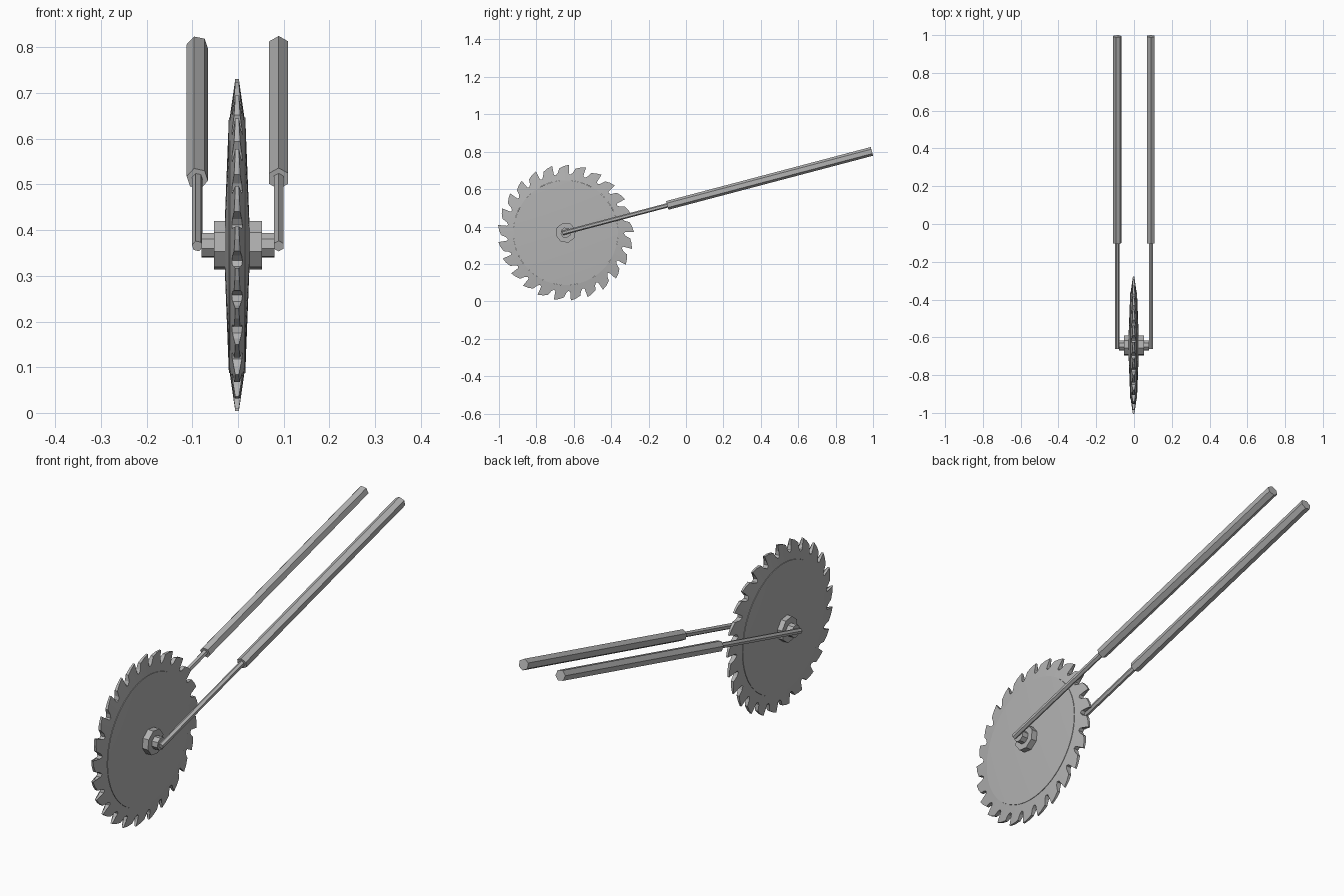
import bpy, bmesh, math
from mathutils import Vector, Matrix

if "Cube" in bpy.data.objects:
    bpy.data.objects.remove(bpy.data.objects["Cube"])

steel = bpy.data.materials.new("grey_steel")
steel.diffuse_color = (0.45, 0.45, 0.45, 1)
steel.use_nodes = True
steel.node_tree.nodes["Principled BSDF"].inputs["Base Color"].default_value = steel.diffuse_color
CX, CY, CZ = -0.002, -0.643, 0.367   # blade centre


def finish(bm, name, smooth=False):
    bmesh.ops.recalc_face_normals(bm, faces=bm.faces)
    me = bpy.data.meshes.new(name)
    bm.to_mesh(me)
    bm.free()
    me.materials.append(steel)
    ob = bpy.data.objects.new(name, me)
    bpy.context.collection.objects.link(ob)
    if smooth:
        bpy.context.view_layer.objects.active = ob
        ob.select_set(True)
        bpy.ops.object.shade_smooth_by_angle(angle=math.radians(20))
        ob.select_set(False)
    return ob


def prism(name, a, b, radius, sides, spin=0.0):
    """Straight prism from a to b; spin turns its cross-section in degrees."""
    a, b = Vector(a), Vector(b)
    axis = (b - a).normalized()
    u = Vector((1, 0, 0)) if abs(axis.x) < 0.9 else Vector((0, 1, 0))
    v = axis.cross(u)
    bm = bmesh.new()
    rings = []
    for p in (a, b):
        angs = [math.radians(spin) + math.tau * i / sides for i in range(sides)]
        rings.append([bm.verts.new(p + radius * (u * math.cos(t) + v * math.sin(t))) for t in angs])
        bm.faces.new(rings[-1])
    for i in range(sides):
        j = (i + 1) % sides
        bm.faces.new((rings[0][i], rings[0][j], rings[1][j], rings[1][i]))
    return finish(bm, name)


# Toothed rim: hooked tooth outline repeated around, tapering towards the tips
TEETH = 25
TOOTH = [(0.0, 0.364), (-0.06, 0.335), (-0.03, 0.318), (0.12, 0.311),
         (0.27, 0.322), (0.40, 0.346), (0.70, 0.357)]


def half_width(r):
    if r < 0.28:
        return 0.029 - 0.011 * r / 0.28
    return 0.016 - 0.012 * (r - 0.28) / 0.084


def point(r, ang, x):
    # the angle runs clockwise seen from +x
    return (CX + x, CY + r * math.sin(ang), CZ + r * math.cos(ang))


bm = bmesh.new()
sides = {}
for s in (-1, 1):
    outer, inner = [], []
    for k in range(TEETH):
        for t, r in TOOTH:
            ang = math.tau * (k + t + 0.2) / TEETH
            outer.append(bm.verts.new(point(r, ang, s * half_width(r))))
            flat = math.tau * (k + max(t, 0) * 0.9 + 0.2 + 0.03 * len(inner) % 0.03) / TEETH
            inner.append(bm.verts.new(point(0.28, ang if t > 0.1 else flat + 0.004 * TOOTH.index((t, r)), s * 0.016)))
    n = len(outer)
    for i in range(n):
        j = (i + 1) % n
        bm.faces.new((outer[i], outer[j], inner[j], inner[i]))
    sides[s] = outer
for i in range(n):
    j = (i + 1) % n
    bm.faces.new((sides[-1][i], sides[-1][j], sides[1][j], sides[1][i]))
finish(bm, "toothed_rim")

# Domed blade disc, standing slightly proud of the rim
bm = bmesh.new()
SEG = 48
rings = []
for s in (-1, 1):
    hub = bm.verts.new((CX + s * 0.029, CY, CZ))
    ring = [bm.verts.new(point(0.28, math.tau * i / SEG, s * 0.018)) for i in range(SEG)]
    for i in range(SEG):
        bm.faces.new((hub, ring[i], ring[(i + 1) % SEG]))
    rings.append(ring)
for i in range(SEG):
    j = (i + 1) % SEG
    bm.faces.new((rings[0][i], rings[0][j], rings[1][j], rings[1][i]))
finish(bm, "blade_disc", smooth=True)

# Hub flange and axle
prism("hub_flange", (-0.052, CY, CZ), (0.052, CY, CZ), 0.055, 8, 15)
prism("axle", (-0.08, CY, CZ), (0.08, CY, CZ), 0.028, 8, 15)

# Fork: thin rod running into a thick handle on each side
SLOPE = 0.264


def on_arm(x, y):
    return (x, y, 0.513 + SLOPE * (y + 0.1))


for side, label, spin in ((-1, "left", 12), (1, "right", 30)):
    x = side * 0.089
    prism(label + "_rod", on_arm(x, -0.66), on_arm(x, -0.08), 0.012, 6, spin)
    prism(label + "_handle", on_arm(x, -0.1), on_arm(x, 0.994), 0.024, 6, spin)
